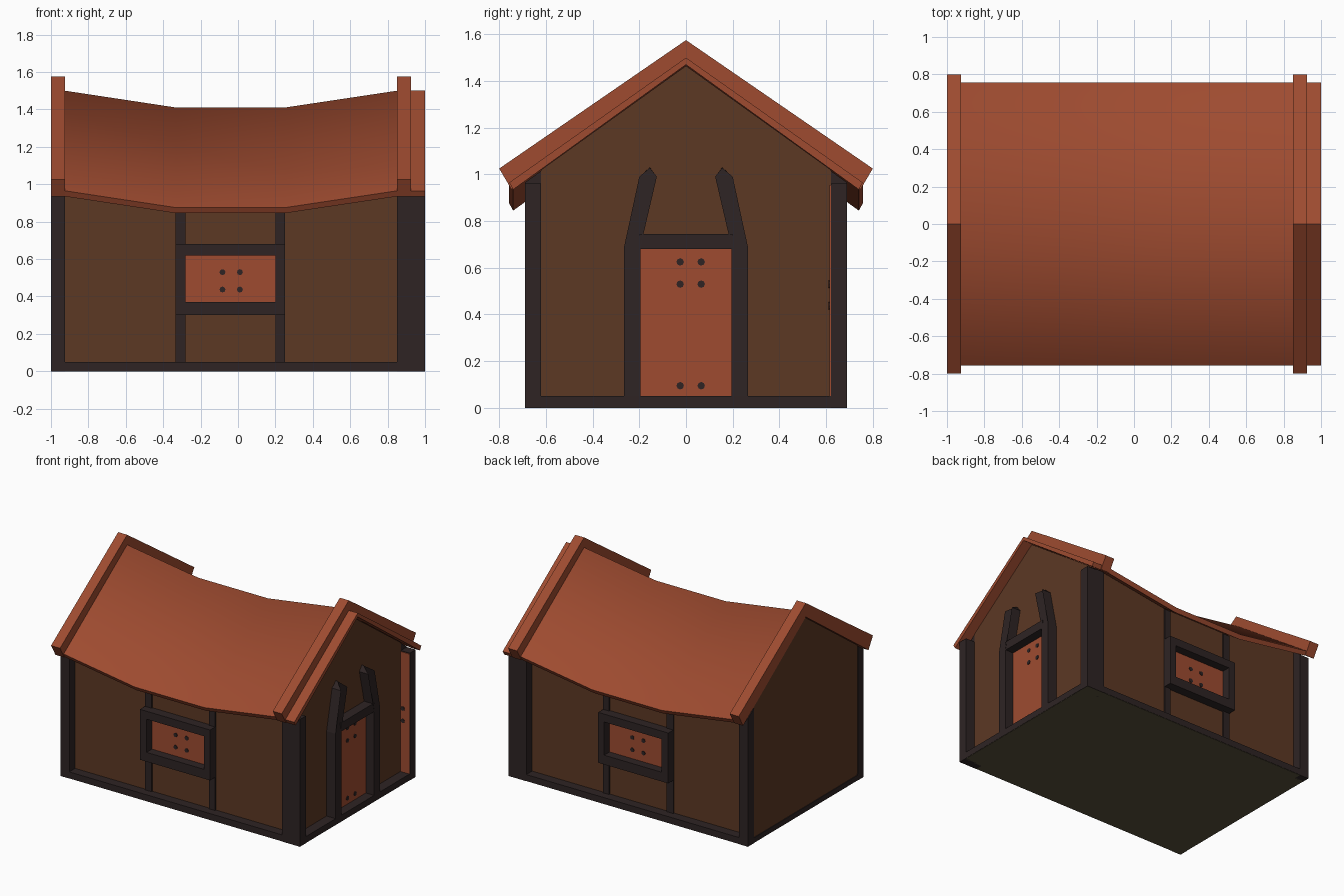
import bpy, bmesh, math
from mathutils import Vector

if "Cube" in bpy.data.objects:
    bpy.data.objects.remove(bpy.data.objects["Cube"])


def material(name, rgb):
    m = bpy.data.materials.new(name)
    m.diffuse_color = (*rgb, 1)
    m.use_nodes = True
    m.node_tree.nodes["Principled BSDF"].inputs["Base Color"].default_value = m.diffuse_color
    return m


RED = material("red clay", (0.342, 0.0704, 0.0296))
BROWN = material("brown plaster", (0.107, 0.0395, 0.0176))
DARK = material("dark timber", (0.0273, 0.0176, 0.0176))
OLIVE = material("olive floor", (0.095, 0.08, 0.042))


def make(name, bm, mat):
    bmesh.ops.recalc_face_normals(bm, faces=bm.faces)
    me = bpy.data.meshes.new(name)
    bm.to_mesh(me)
    bm.free()
    me.materials.append(mat)
    ob = bpy.data.objects.new(name, me)
    bpy.context.collection.objects.link(ob)
    return ob


def loft(name, profile, stations, mat):
    """Run a closed (y, z) profile along x; each station is (x, drop of upper points)."""
    bm = bmesh.new()
    rings = [[bm.verts.new((x, y, z - (drop if z > 0.5 else 0))) for y, z in profile]
             for x, drop in stations]
    n = len(profile)
    for a, b in zip(rings, rings[1:]):
        for i in range(n):
            bm.faces.new((a[i], a[(i + 1) % n], b[(i + 1) % n], b[i]))
    bm.faces.new(rings[0])
    bm.faces.new(rings[-1])
    return make(name, bm, mat)


def box(name, x0, x1, y0, y1, z0, z1, mat):
    y0, y1 = sorted((y0, y1))
    return loft(name, [(y0, z0), (y1, z0), (y1, z1), (y0, z1)], [(x0, 0), (x1, 0)], mat)


def stud(name, pos, normal):
    """Small round nail head lying on a surface."""
    bm = bmesh.new()
    rot = Vector(normal).to_track_quat('Z', 'Y').to_matrix().to_4x4()
    bmesh.ops.create_cone(bm, cap_ends=True, segments=8, radius1=0.016, radius2=0.016, depth=0.008)
    bmesh.ops.transform(bm, matrix=rot, verts=bm.verts)
    bmesh.ops.translate(bm, vec=pos, verts=bm.verts)
    return make(name, bm, DARK)


SAG = 0.09
MIDDLE = [(-0.33, SAG), (0.25, SAG)]

# plastered body with gables
loft("walls", [(-0.62, 0.01), (0.62, 0.01), (0.62, 1.02), (0, 1.465), (-0.62, 1.02)],
     [(-0.995, 0), (-0.925, 0), *MIDDLE, (0.85, 0), (0.925, 0)], BROWN)
box("floor", -0.998, 0.998, -0.688, 0.688, 0, 0.012, OLIVE)

# roof skin, sagging in the middle
roof_profile = [(0, 1.50), (0.757, 0.965), (0.74, 0.935), (0, 1.47), (-0.74, 0.935), (-0.757, 0.965)]
roof = loft("main_roof", roof_profile, [(-0.925, 0), *MIDDLE, (0.85, 0)], RED)
bpy.context.view_layer.objects.active = roof
roof.select_set(True)
bpy.ops.object.shade_smooth_by_angle(angle=math.radians(75))
loft("door_side_roof", roof_profile, [(0.925, 0), (1.0, 0)], RED)

# thick roof end boards
board = [(0, 1.575), (0.8, 1.025), (0.747, 0.935), (0, 1.47), (-0.747, 0.935), (-0.8, 1.025)]
for name, x0, x1 in (("left_roof_board", -1, -0.925), ("right_roof_board", 0.85, 0.925)):
    loft(name, board, [(x0, 0), (x1, 0)], RED)

# timber and windows, mirrored front and back
for side, s in (("front", -1), ("back", 1)):
    post = [(0.62 * s, 0), (0.69 * s, 0), (0.69 * s, 0.965), (0.62 * s, 1.015)]
    loft(side + "_left_post", post, [(-1, 0), (-0.925, 0)], DARK)
    loft(side + "_right_post", post, [(0.85, 0), (0.925, 0)], DARK)
    box(side + "_door_side_post", 0.925, 1.0, 0.62 * s, 0.69 * s, 0, 0.96, DARK)
    box(side + "_sill_beam", -1, 1, 0.615 * s, 0.69 * s, 0.002, 0.05, DARK)
    for x0, x1 in ((-0.335, -0.28), (0.2, 0.25)):
        box(side + "_wall_timber", x0, x1, 0.6 * s, 0.63 * s, 0.05, 0.92, DARK)
        box(side + "_window_jamb", x0, x1, 0.61 * s, 0.69 * s, 0.3, 0.68, DARK)
    box(side + "_window_head", -0.28, 0.2, 0.61 * s, 0.69 * s, 0.62, 0.68, DARK)
    box(side + "_window_sill", -0.28, 0.2, 0.61 * s, 0.69 * s, 0.3, 0.37, DARK)
    box(side + "_shutter", -0.28, 0.2, 0.615 * s, 0.625 * s, 0.37, 0.62, RED)
    for x in (-0.083, 0.01):
        for z in (0.437, 0.53):
            stud(side + "_shutter_nail", (x, 0.625 * s, z), (0, s, 0))

# gable sill beams
box("left_sill_beam", -1, -0.98, -0.62, 0.62, 0.002, 0.04, DARK)
box("right_sill_beam", 0.92, 1.0, -0.62, 0.62, 0.002, 0.05, DARK)

# door with nails and leaning jambs
box("door", 0.92, 0.931, -0.2, 0.2, 0.05, 0.68, RED)
for y in (-0.025, 0.065):
    for z in (0.095, 0.53, 0.625):
        stud("door_nail", (0.931, y, z), (1, 0, 0))
box("door_lintel", 0.92, 0.998, -0.2, 0.2, 0.68, 0.745, DARK)
for side, s in (("left", -1), ("right", 1)):
    jamb = [(0.265, 0.05), (0.265, 0.69), (0.2, 0.99), (0.155, 1.03), (0.125, 0.99), (0.195, 0.69), (0.195, 0.05)]
    ob = loft(side + "_door_jamb", [(y * s, z) for y, z in jamb], [(0.92, 0), (1.0, 0)], DARK)
    for v in ob.data.vertices:  # tip slopes back to the wall
        if v.co.z > 1.0 and v.co.x > 0.95:
            v.co.x = 0.94
            v.co.z = 1.028

# red inner face of the rear door-side post
box("post_red_face", 0.926, 0.999, 0.615, 0.621, 0.05, 0.955, RED)
for z in (0.437, 0.53):
    stud("post_nail", (0.945, 0.615, z), (0, -1, 0))
